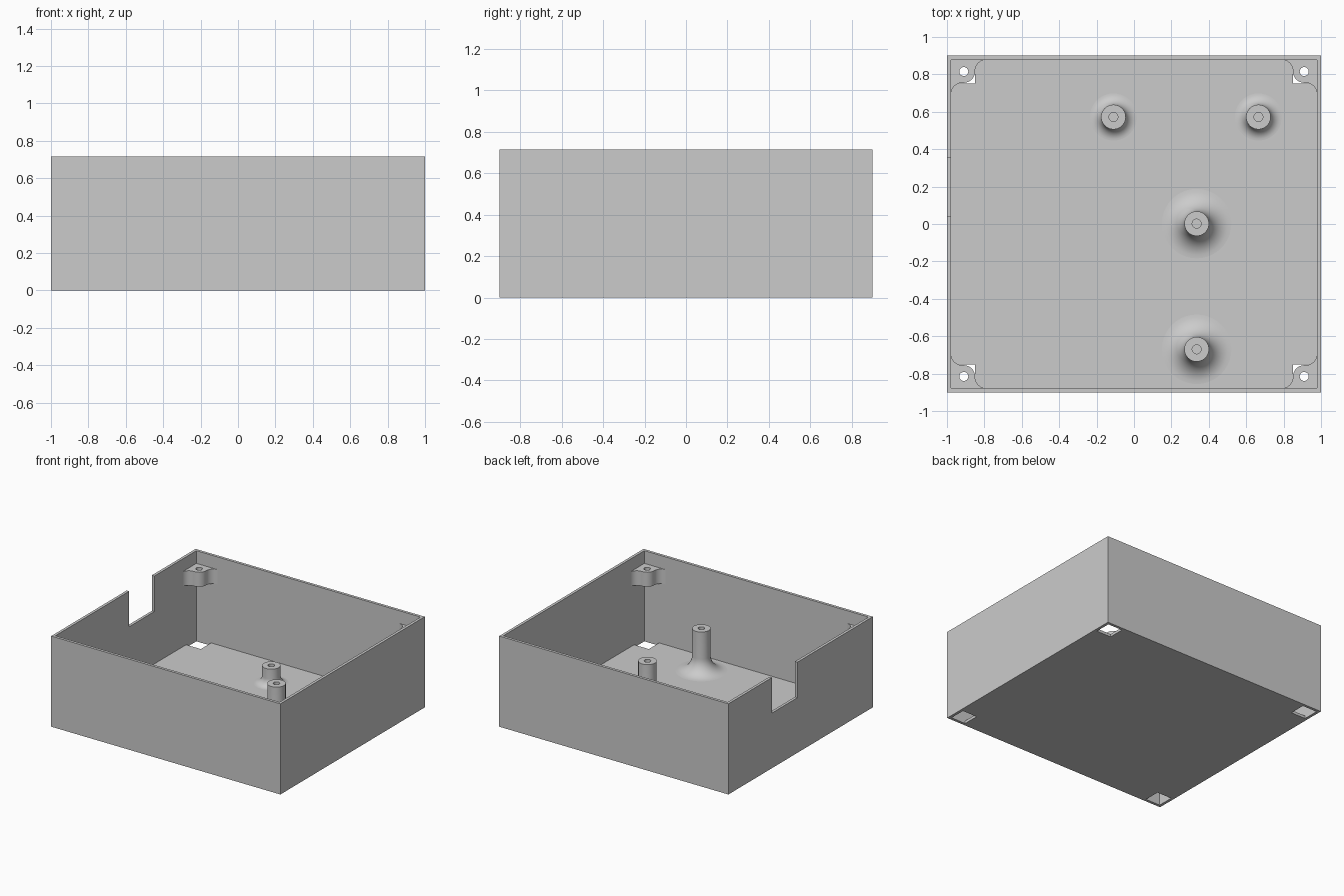
import bpy, bmesh
from math import sin, cos, pi
from mathutils import Matrix, Vector

if "Cube" in bpy.data.objects:
    bpy.data.objects.remove(bpy.data.objects["Cube"])

HX, HY, H = 1.0, 0.9, 0.715      # half width, half depth, height
WALL, FLOOR = 0.022, 0.022
IX, IY = HX - WALL, HY - WALL    # inner wall faces

grey = bpy.data.materials.new("light_grey_plastic")
grey.use_nodes = True
colour = (0.6, 0.6, 0.6, 1)
grey.diffuse_color = colour
grey.node_tree.nodes["Principled BSDF"].inputs["Base Color"].default_value = colour


def finish(name, bm):
    bmesh.ops.recalc_face_normals(bm, faces=bm.faces)
    mesh = bpy.data.meshes.new(name)
    bm.to_mesh(mesh)
    bm.free()
    mesh.materials.append(grey)
    obj = bpy.data.objects.new(name, mesh)
    bpy.context.collection.objects.link(obj)
    return obj


def box(name, lo, hi):
    lo, hi = Vector(lo), Vector(hi)
    bm = bmesh.new()
    bmesh.ops.create_cube(bm, size=1, matrix=Matrix.Translation((lo + hi) / 2)
                          @ Matrix.Diagonal((*(hi - lo), 1)))
    return finish(name, bm)


def activate(obj):
    bpy.ops.object.select_all(action="DESELECT")
    obj.select_set(True)
    bpy.context.view_layer.objects.active = obj


def cut(obj, cutters):
    activate(obj)
    for cutter in cutters:
        cutter.hide_render = True
        mod = obj.modifiers.new("cut", "BOOLEAN")
        mod.operation, mod.solver, mod.object = "DIFFERENCE", "EXACT", cutter
        bpy.ops.object.modifier_apply(modifier=mod.name)
        bpy.data.objects.remove(cutter)


def smooth(obj):
    activate(obj)
    bpy.ops.object.shade_smooth_by_angle(angle=pi / 6)


def arc(cx, cy, r, start, end, n=10):
    angles = [start + (end - start) * i / n for i in range(n + 1)]
    return [(cx + r * cos(a), cy + r * sin(a)) for a in angles]


CORNERS = [(sx, sy) for sx in (-1, 1) for sy in (-1, 1)]

# Open box: hollow inside, cable notch in one wall, square access hole under each post
shell = box("enclosure_shell", (-HX, -HY, 0), (HX, HY, H))
cutters = [box("cavity", (-IX, -IY, FLOOR), (IX, IY, 1)),
           box("notch", (-1.1, 0.04, 0.435), (-0.9, 0.355, 1))]
for sx, sy in CORNERS:
    xs, ys = sorted((sx * 0.85, sx * IX)), sorted((sy * 0.75, sy * IY))
    cutters.append(box("access", (xs[0], ys[0], -0.1), (xs[1], ys[1], 0.1)))
cut(shell, cutters)

# Corner screw posts: rounded block blended into both walls, with a through hole
PX, PY, R = 0.91, 0.815, 0.06
outline = (arc(IX - R, PY - 2 * R, R, 0, pi / 2)
           + arc(PX, PY, R, -pi / 2, -pi)
           + arc(PX - 2 * R, IY - R, R, 0, pi / 2)
           + [(PX - 2 * R, IY + 0.01), (IX + 0.01, IY + 0.01), (IX + 0.01, PY - 2 * R)])
for sx, sy in CORNERS:
    name = ("front" if sy < 0 else "back") + ("_left" if sx > 0 else "_right")
    bm = bmesh.new()
    face = bm.faces.new([bm.verts.new((sx * x, sy * y, 0.5)) for x, y in outline])
    top = bmesh.ops.extrude_face_region(bm, geom=[face])["geom"]
    bmesh.ops.translate(bm, vec=(0, 0, 0.115),
                        verts=[v for v in top if isinstance(v, bmesh.types.BMVert)])
    post = finish(name + "_screw_post", bm)
    bm = bmesh.new()
    bmesh.ops.create_cone(bm, cap_ends=True, segments=24, radius1=0.024, radius2=0.024,
                          depth=0.5, matrix=Matrix.Translation((sx * PX, sy * PY, 0.55)))
    cut(post, [finish("screw_hole", bm)])
    smooth(post)


# Circuit board standoffs: lathed column with flared foot and blind screw hole
def standoff(name, x, y, top, flare):
    r, hole = 0.066, 0.024
    foot = arc(r + flare, FLOOR + flare, flare, 1.5 * pi, pi)
    profile = foot + [(r, top), (hole, top), (hole, top - 0.1), (0, top - 0.1)]
    bm = bmesh.new()
    verts = [bm.verts.new((px, 0, pz)) for px, pz in profile]
    edges = [bm.edges.new(pair) for pair in zip(verts, verts[1:])]
    bmesh.ops.spin(bm, geom=verts + edges, cent=(0, 0, 0), axis=(0, 0, 1),
                   angle=2 * pi, steps=40)
    bmesh.ops.remove_doubles(bm, verts=bm.verts, dist=0.0001)
    bmesh.ops.recalc_face_normals(bm, faces=bm.faces)
    top_face = max(bm.faces, key=lambda f: f.calc_center_median().z)
    if top_face.normal.z < 0:
        bmesh.ops.reverse_faces(bm, faces=bm.faces)
    mesh = bpy.data.meshes.new(name)
    bm.to_mesh(mesh)
    bm.free()
    mesh.materials.append(grey)
    obj = bpy.data.objects.new(name, mesh)
    obj.location = (x, y, 0)
    bpy.context.collection.objects.link(obj)
    smooth(obj)


standoff("short_standoff_right", -0.11, 0.572, 0.16, 0.06)
standoff("short_standoff_left", 0.665, 0.572, 0.16, 0.06)
standoff("tall_standoff_middle", 0.335, 0.002, 0.355, 0.12)
standoff("tall_standoff_front", 0.335, -0.67, 0.355, 0.12)
